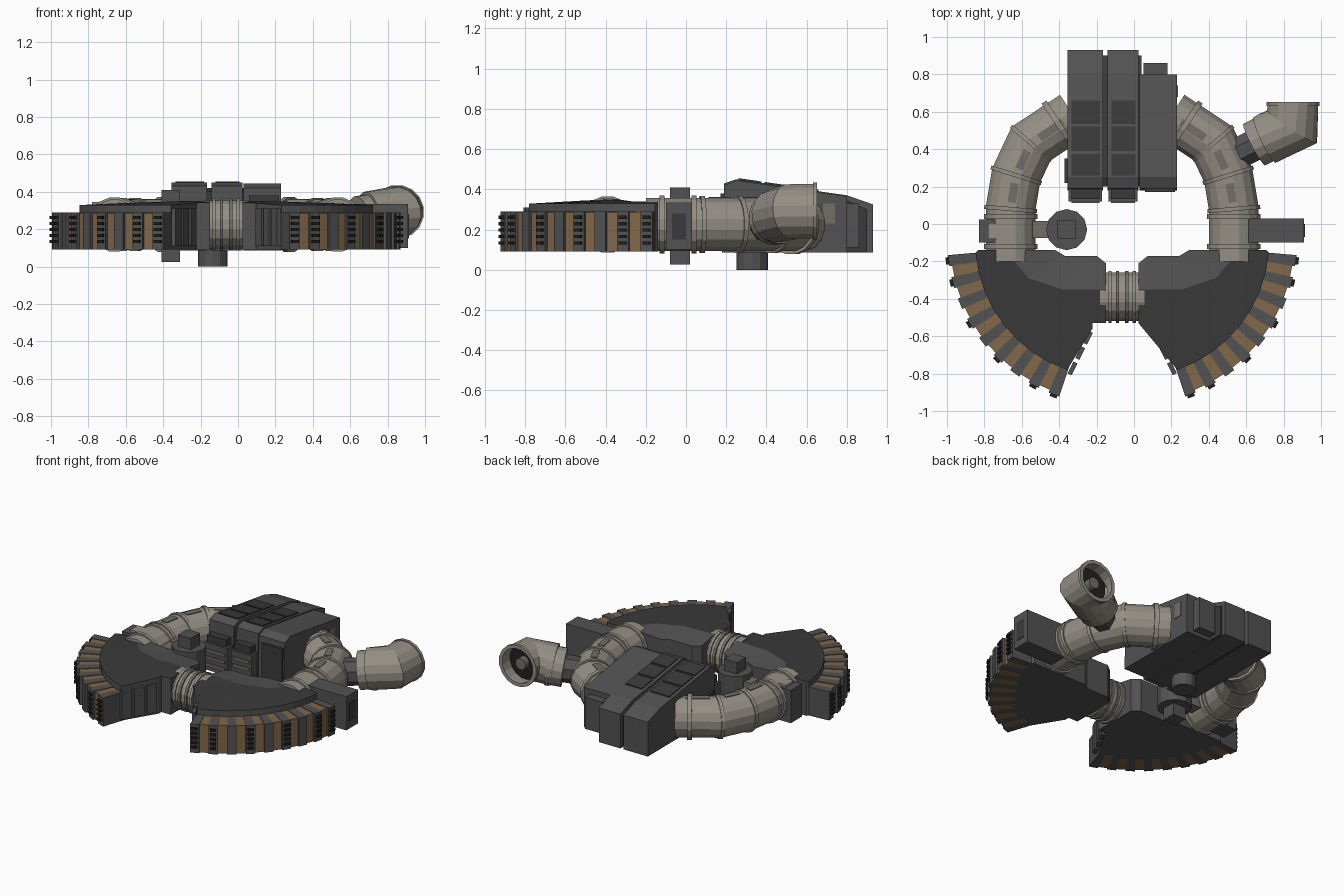
import bpy, bmesh, math
from mathutils import Vector, Matrix

cube = bpy.data.objects.get("Cube")
if cube:
    bpy.data.objects.remove(cube, do_unlink=True)


def material(name, r, g, b):
    m = bpy.data.materials.new(name)
    m.use_nodes = True
    m.diffuse_color = (r, g, b, 1)
    m.node_tree.nodes["Principled BSDF"].inputs["Base Color"].default_value = (r, g, b, 1)
    return m


GREY = material("hull grey", .085, .085, .087)
DARK = material("dark grey", .042, .042, .043)
BLACK = material("vent black", .014, .014, .014)
TAN = material("pipe tan", .30, .275, .235)
TAUPE = material("pipe trim", .17, .155, .135)
BROWN = material("plate brown", .22, .135, .068)
MID = -.063   # mirror line of the ring
AXIS_Z = .225  # height of the pipe centre line


def finish(name, bm, *mats):
    bmesh.ops.recalc_face_normals(bm, faces=bm.faces)
    me = bpy.data.meshes.new(name)
    bm.to_mesh(me)
    bm.free()
    for m in mats:
        me.materials.append(m)
    ob = bpy.data.objects.new(name, me)
    bpy.context.collection.objects.link(ob)
    return ob


def prism(name, pts, lo, hi, mat, axis="z"):
    """Extrude a flat outline along z, or a (y, z) profile along x."""
    bm = bmesh.new()
    place = (lambda p, h: (p[0], p[1], h)) if axis == "z" else (lambda p, h: (h, p[0], p[1]))
    a = [bm.verts.new(place(p, lo)) for p in pts]
    b = [bm.verts.new(place(p, hi)) for p in pts]
    bm.faces.new(a)
    bm.faces.new(b)
    for i in range(len(pts)):
        j = (i + 1) % len(pts)
        bm.faces.new((a[i], a[j], b[j], b[i]))
    return finish(name, bm, mat)


def box(name, x, y, z, mat):
    return prism(name, [(x[0], y[0]), (x[1], y[0]), (x[1], y[1]), (x[0], y[1])], z[0], z[1], mat)


def sweep(name, path, r, mat, n=16, caps=True):
    """Mitred pipe along a path."""
    path = [Vector(p) for p in path]
    bm = bmesh.new()
    rings = []
    for i, p in enumerate(path):
        t0 = (p - path[max(i - 1, 0)]).normalized()
        t1 = (path[min(i + 1, len(path) - 1)] - p).normalized()
        t = (t0 + t1).normalized()
        stretch = 1 / max(t.dot(t1 if t1.length else t0), .5)
        side = t.cross(Vector((0, 0, 1))).normalized()
        up = side.cross(t)
        angles = [math.tau * (k + .5) / n for k in range(n)]
        rings.append([bm.verts.new(p + side * math.cos(a) * r * stretch + up * math.sin(a) * r)
                      for a in angles])
    for a, b in zip(rings, rings[1:]):
        for k in range(n):
            bm.faces.new((a[k], a[k - 1], b[k - 1], b[k]))
    if caps:
        bm.faces.new(rings[0])
        bm.faces.new(rings[-1])
    return finish(name, bm, mat)


def flange(name, p, d, r, width, mat=TAN):
    p, d = Vector(p), Vector(d).normalized() * width / 2
    return sweep(name, [p - d, p + d], r, mat)


def polar(s, r, deg):
    a = math.radians(deg)
    return MID + s * (.057 + r * math.cos(a)), -.09 - r * math.sin(a)


def wing(side, s):
    """Fan-shaped hull with a chamfered back rim."""
    bm = bmesh.new()
    rim = [(.60, -.14), (.357, -.14), (.307, -.17), (.137, -.17), (.087, -.21)]
    crest = [(.577, -.2), (.5, -.29), (.32, -.35), (.087, -.35)]
    front = [(.087, -.53), (.16, -.53), (.16, -.56)]
    arc = [polar(1, .73, 71 - 66 * i / 8) for i in range(9)]
    arc = [(x - MID, y) for x, y in arc] + [(.77, -.14)]

    def vert(p, z=None):
        if z is None:
            z = .365 - .05 * math.hypot(p[0] - .057, p[1] + .09)
        return bm.verts.new((MID + s * p[0], p[1], z))

    rim_v = [vert(rim[0])] + [vert(p, .325) for p in rim[1:]]
    crest_v = [vert(p) for p in crest]
    rest_v = [vert(p) for p in front + arc]
    base = [vert(p, .09) for p in rim + front + arc]
    edge = rim_v + rest_v
    bm.faces.new(base)
    for i in range(len(base)):
        j = (i + 1) % len(base)
        loop = [base[i], base[j], edge[j], edge[i]]
        if i == len(rim) - 1:
            loop.insert(3, crest_v[-1])
        bm.faces.new(loop)
    bm.faces.new((rim_v[0], rim_v[1], crest_v[0]))
    for i in range(3):
        bm.faces.new((rim_v[i + 1], rim_v[i + 2], crest_v[i + 1], crest_v[i]))
    top = bm.faces.new([rim_v[0]] + crest_v + rest_v)
    top.material_index = 1
    bmesh.ops.triangulate(bm, faces=[f for f in bm.faces if len(f.verts) > 3])
    finish(side + "_wing", bm, GREY, DARK)

    # alternating armour blocks round the outer edge
    count = 17
    step = 66.4 / count
    for i in range(count):
        a, b = 5 + i * step, 5 + (i + 1) * step
        grey = i % 2 == 0
        r = .878 if grey else .862
        prism(f"{side}_edge_block_{i}", [polar(s, .70, a), polar(s, r, a), polar(s, r, b), polar(s, .70, b)],
              .09, .29 if grey else .286, GREY if grey else BROWN)
        if i % 4 == 2 or i in (0, count - 1):
            for k in range(5):
                z = .125 + k * .032
                prism(f"{side}_edge_fin_{i}_{k}",
                      [polar(s, q, c) for q, c in ((.86, a + .7), (.893, a + .7), (.893, b - .7), (.86, b - .7))],
                      z, z + .016, BLACK)

    # upright ribs on the front cut face
    p, q = Vector((.165, -.57)), Vector((.285, -.81))
    d = (q - p).normalized()
    out = Vector((d.y, -d.x)) * .012
    for k in range(3):
        m = p.lerp(q, .16 + .34 * k)
        corners = [m - d * .035 - out, m + d * .035 - out, m + d * .035 + out, m - d * .035 + out]
        prism(f"{side}_wing_rib_{k}", [(MID + s * c.x, c.y) for c in corners], .11, .31, GREY)


def ring_arm(side, s):
    pts = [(.597, -.2), (.597, .08), (.567, .26), (.487, .43), (.26, .58)]
    path = [Vector((MID + s * u, y, AXIS_Z)) for u, y in pts]
    sweep(side + "_ring_pipe", path, .135, TAN)
    # flanges next to each bend
    for i in range(1, 4):
        a, b, c = path[i - 1], path[i], path[i + 1]
        flange(f"{side}_flange_{i}", b, (b - a).normalized() + (c - b).normalized(), .144, .022)
    for k, y in enumerate((-.12, .04)):
        flange(f"{side}_collar_{k}", (path[0].x, y, AXIS_Z), (0, 1, 0), .146, .025)
    flange(side + "_engine_collar", path[3].lerp(path[4], .66), path[4] - path[3], .15, .03)
    # access plates on top of and outside each pipe section
    for i in range(1, 4):
        a, b = path[i], path[i + 1]
        d = (b - a).normalized()
        n = Vector((-d.y, d.x, 0))
        m = a.lerp(b, .48)
        half = (b - a).length * .28
        corners = [m - d * half - n * .022, m + d * half - n * .022, m + d * half + n * .022, m - d * half + n * .022]
        prism(f"{side}_top_plate_{i}", [c.xy for c in corners], .352, .362, TAUPE)


for side, s in (("left", 1), ("right", -1)):
    wing(side, s)
    ring_arm(side, s)

# short pipe joining the two wings
sweep("front_pipe", [(MID - .12, -.39, AXIS_Z), (MID + .12, -.39, AXIS_Z)], .132, TAN)
for k, dx in enumerate((-.065, -.025, .025, .065)):
    flange(f"front_collar_{k}", (MID + dx, -.39, AXIS_Z), (1, 0, 0), .142, .018, TAN if k % 3 == 0 else TAUPE)

# engine housing: two long modules and a short one
long_profile = [(.18, .085), (.93, .085), (.93, .325), (.8, .37), (.25, .45), (.19, .43)]
for k, (x0, x1) in enumerate(((-.355, -.165), (-.142, .025))):
    prism(f"engine_module_{k}", long_profile, x0, x1, GREY, "x")
    for j, (y0, y1) in enumerate(((.26, .375), (.39, .52), (.535, .66))):
        z0, z1 = (.45 - (y - .25) * .1455 for y in (y0, y1))
        prism(f"module_{k}_top_panel_{j}", [(y0, z0 - .01), (y1, z1 - .01), (y1, z1 + .007), (y0, z0 + .007)],
              x0 + .022, x1 - .018, DARK, "x")
    box(f"module_{k}_front_step", (x0 + .005, x1 - .005), (.12, .2), (.11, .30), GREY)
    box(f"module_{k}_front_lip", (x0 + .02, x1 - .02), (.135, .2), (.30, .35), DARK)
    for j in range(3):
        z = .14 + j * .05
        box(f"module_{k}_slat_{j}", (x0 + .02, x1 - .02), (.112, .13), (z, z + .02), TAUPE)
prism("engine_core", [(.2, .09), (.9, .09), (.9, .3), (.8, .345), (.25, .42), (.2, .4)], -.17, .04, DARK, "x")
prism("engine_short_module", [(.18, .085), (.8, .085), (.8, .365), (.25, .445), (.19, .42)], .03, .23, GREY, "x")
box("short_module_back_step", (.05, .18), (.79, .86), (.11, .33), GREY)
box("short_module_top_panel", (.06, .22), (.172, .19), (.12, .38), DARK)
box("engine_side_box", (-.372, -.35), (.22, .35), (.12, .28), DARK)
box("engine_side_plate", (.225, .234), (.68, .74), (.23, .33), TAUPE)

# stub under the engine
bm = bmesh.new()
bmesh.ops.create_cone(bm, cap_ends=True, segments=12, radius1=.078, radius2=.078, depth=.1,
                      matrix=Matrix.Translation((-.135, .33, .05)))
finish("underside_stub", bm, GREY)

# turret drum on the inside of the right arm
bm = bmesh.new()
bmesh.ops.create_cone(bm, cap_ends=True, segments=12, radius1=.11, radius2=.11, depth=.22,
                      matrix=Matrix.Translation((-.36, -.03, .22)))
finish("turret_drum", bm, GREY)
box("turret_mast", (-.41, -.31), (-.08, .02), (.025, .41), GREY)
box("turret_arm", (-.56, -.42), (-.075, .015), (.16, .29), TAUPE)
box("right_clamp", (-.83, -.69), (-.1, .025), (.1, .33), GREY)
box("right_clamp_plate", (-.78, -.70), (-.08, .005), (.33, .345), TAN)

# outrigger box on the left arm
box("left_outrigger", (.60, .91), (-.1, .03), (.1, .335), GREY)
box("left_outrigger_plate", (.905, .914), (-.07, 0), (.15, .28), DARK)

# branch pipe with an open elbow
sweep("branch_neck", [(.50, .35, .225), (.70, .45, .25)], .09, GREY, 8)
sweep("branch_drum", [(.645, .425, .25), (.74, .475, .265)], .128, TAN)
flange("branch_collar", (.73, .468, .265), (.88, .46, .1), .138, .025)
elbow = sweep("branch_elbow", [(.70, .45, .265), (.845, .52, .29), (.85, .64, .292)], .138, TAN, caps=False)
wall = elbow.modifiers.new("wall", "SOLIDIFY")
wall.thickness = .016
wall.offset = -1
sweep("elbow_liner", [(.848, .55, .292), (.85, .575, .292)], .122, BLACK)
flange("elbow_hub", (.85, .595, .292), (0, 1, 0), .04, .05, TAUPE)
lip = sweep("elbow_lip", [(.85, .632, .292), (.85, .652, .292)], .145, TAN, caps=False)
mod = lip.modifiers.new("wall", "SOLIDIFY")
mod.thickness = .025
mod.offset = -1
